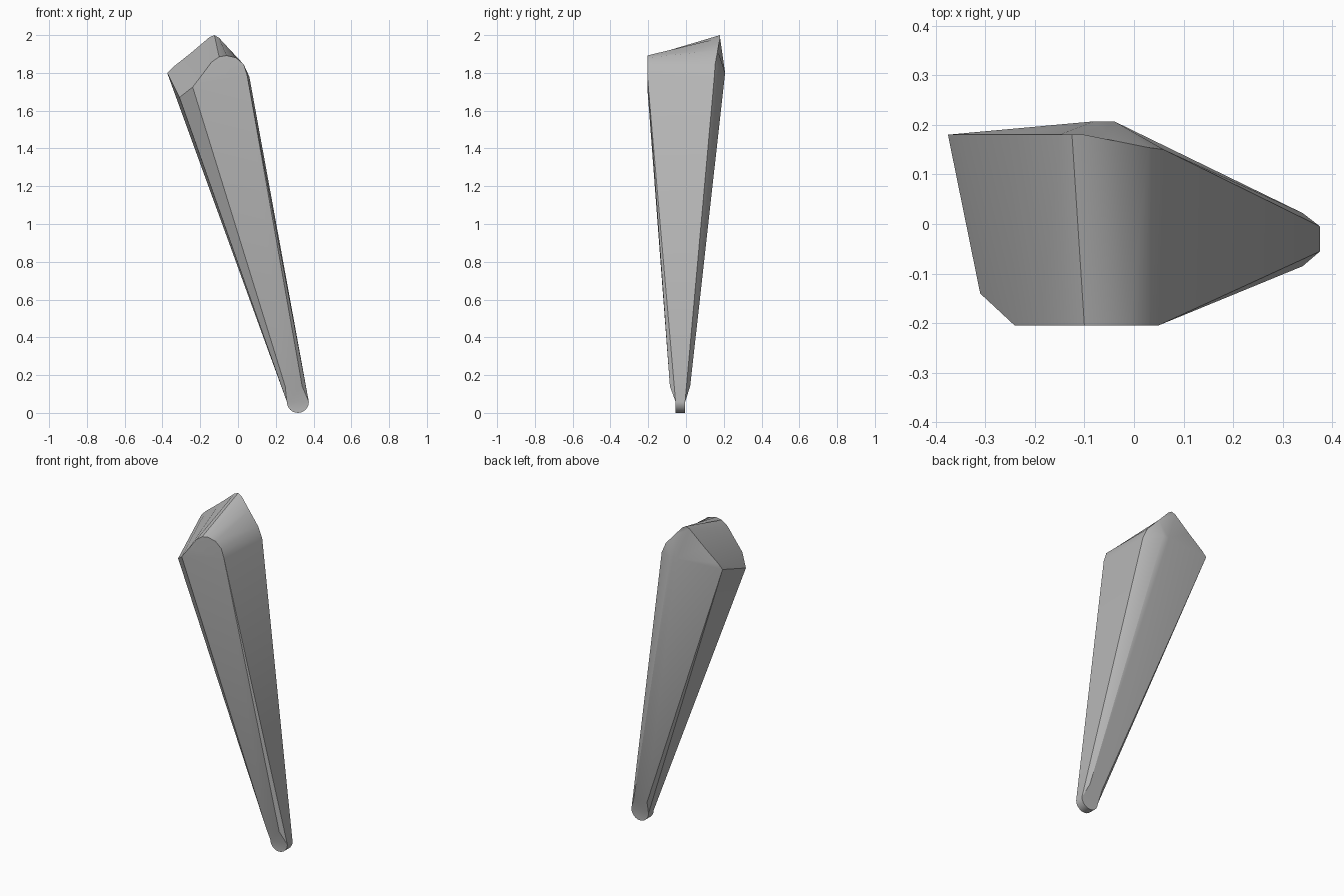
import bpy, bmesh, math
from mathutils import Vector

cube = bpy.data.objects.get("Cube")
if cube:
    bpy.data.objects.remove(cube)

# Single stone-grey material
grey = bpy.data.materials.new("mid_grey")
grey.use_nodes = True
colour = (0.48, 0.48, 0.48, 1)
grey.diffuse_color = colour
shader = next(n for n in grey.node_tree.nodes if n.type == "BSDF_PRINCIPLED")
shader.inputs["Base Color"].default_value = colour
shader.inputs["Roughness"].default_value = 0.7

bm = bmesh.new()


def verts(points):
    return [bm.verts.new(p) for p in points]


def face(*loop):
    return bm.faces.new(loop)


# Head outline: matching front and back profiles, left to right
front = verts([(-0.31, -0.14, 1.67)] + [(x, -0.205, z) for x, z in (
    (-0.24, 1.725), (-0.19, 1.79), (-0.14, 1.857), (-0.10, 1.885), (-0.06, 1.892),
    (-0.01, 1.88), (0.03, 1.845), (0.048, 1.79))])
back = verts([(-0.375, 0.18, 1.80), (-0.345, 0.18, 1.83), (-0.25, 0.18, 1.905),
              (-0.15, 0.18, 1.99), (-0.125, 0.18, 2.0), (-0.10, 0.18, 1.985),
              (-0.04, 0.168, 1.92), (0.03, 0.154, 1.845), (0.06, 0.15, 1.78)])

# Back ridge and the shoulders just above the tip
ridge_l, ridge_r = verts([(-0.08, 0.207, 1.80), (-0.04, 0.207, 1.80)])
front_l, front_r, back_l, back_r = verts(
    [(x, y, 0.14) for y in (-0.085, 0.022) for x in (0.25, 0.34)])

# Rounded tip, right to left
radius, steps = 0.058, 12


def tip_arc(y):
    angles = [-math.pi * i / steps for i in range(steps + 1)]
    return verts([(0.317 + radius * math.cos(a), y, radius + radius * math.sin(a))
                  for a in angles])


tip_front, tip_back = tip_arc(-0.055), tip_arc(-0.005)

# Curved top and tip surfaces
for a, b in ((front, back), (tip_front, tip_back)):
    for i in range(len(a) - 1):
        face(a[i], a[i + 1], b[i + 1], b[i])

# Front panel, left bevel and right sliver
face(*front[1:], front_r, front_l)
face(front[0], front[1], front_l, tip_front[-1])
face(front[-1], tip_front[0], front_r)
face(front_l, front_r, *tip_front)

# Back: sloped upper facet, main panel, bevel and tip
face(*back, ridge_r, ridge_l)
face(ridge_l, ridge_r, back_r, back_l)
face(back[0], ridge_l, back_l)
face(back[0], back_l, tip_back[-1])
face(back[-1], ridge_r, back_r, tip_back[0])
face(back_l, back_r, *tip_back)

# Side walls
face(front[0], back[0], tip_back[-1], tip_front[-1])
face(front[-1], back[-1], tip_back[0], tip_front[0])

bmesh.ops.recalc_face_normals(bm, faces=bm.faces)
bmesh.ops.triangulate(bm, faces=[f for f in bm.faces if len(f.verts) > 4])

mesh = bpy.data.meshes.new("tapered_spike")
bm.to_mesh(mesh)
bm.free()
mesh.materials.append(grey)
spike = bpy.data.objects.new("tapered_spike", mesh)
bpy.context.collection.objects.link(spike)

bpy.ops.object.select_all(action="DESELECT")
spike.select_set(True)
bpy.context.view_layer.objects.active = spike
bpy.ops.object.shade_smooth_by_angle(angle=math.radians(30))
